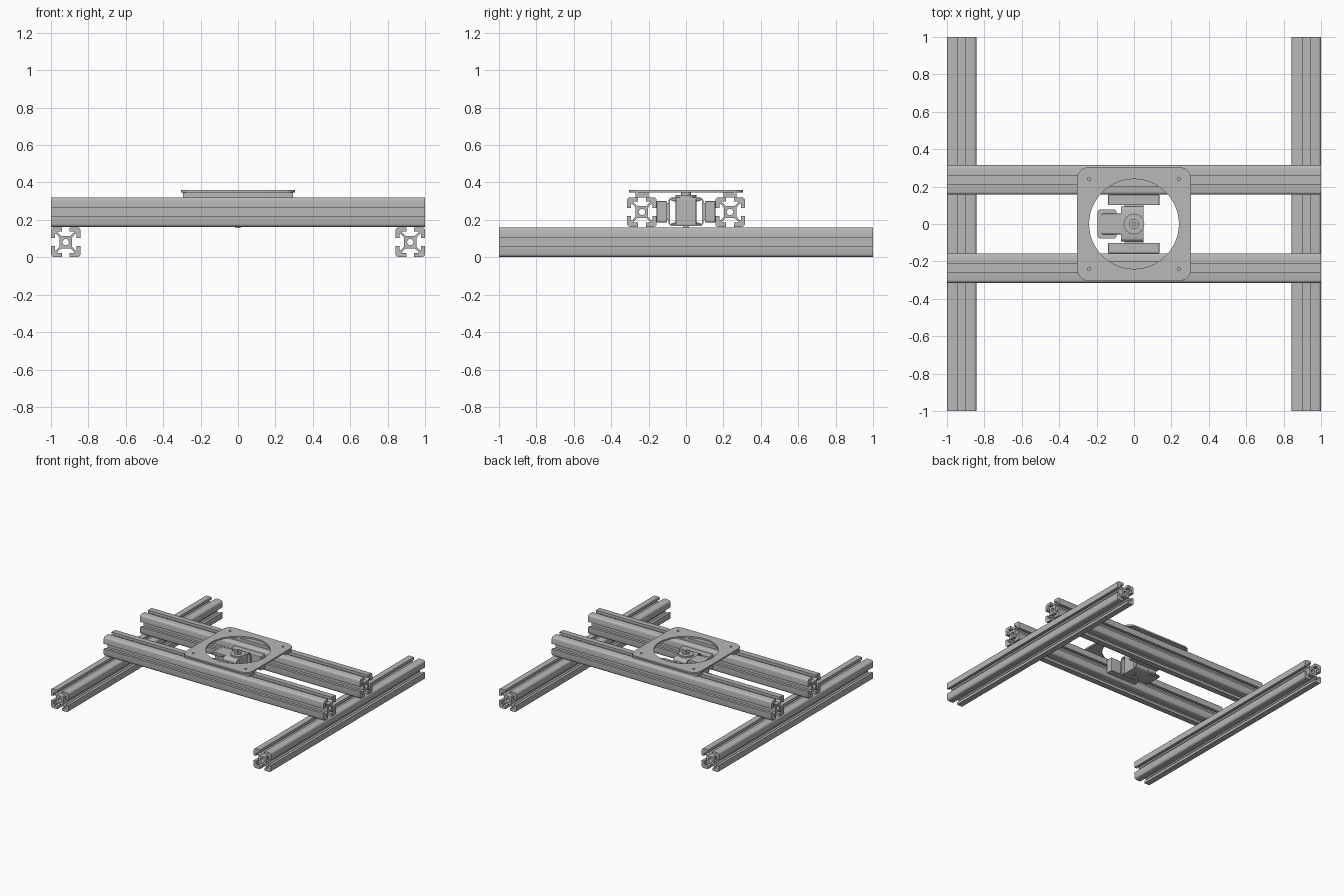
import bpy
import math
from mathutils import Matrix, Vector

cube = bpy.data.objects.get("Cube")
if cube:
    bpy.data.objects.remove(cube, do_unlink=True)

# Single metal colour
metal = bpy.data.materials.new("grey metal")
metal.use_nodes = True
grey = (0.48, 0.48, 0.48, 1)
metal.diffuse_color = grey
metal.node_tree.nodes["Principled BSDF"].inputs["Base Color"].default_value = grey


def circle(r, cx=0, cy=0, n=24):
    return [(cx + r * math.cos(2 * math.pi * i / n), cy + r * math.sin(2 * math.pi * i / n))
            for i in range(n)]


def four_fold(points):
    """Repeat one quarter of an outline around the centre."""
    return [(x * c - y * s, x * s + y * c)
            for c, s in ((1, 0), (0, 1), (-1, 0), (0, -1)) for x, y in points]


def extrude(name, outlines, depth, loc, axis="Z"):
    """Extrude filled outlines (later ones are holes) centred on loc along an axis."""
    curve = bpy.data.curves.new(name, "CURVE")
    curve.dimensions = "2D"
    curve.fill_mode = "BOTH"
    curve.extrude = depth / 2
    for pts in outlines:
        sp = curve.splines.new("POLY")
        sp.points.add(len(pts) - 1)
        for p, (x, y) in zip(sp.points, pts):
            p.co = (x, y, 0, 1)
        sp.use_cyclic_u = True
    ob = bpy.data.objects.new(name, curve)
    bpy.context.collection.objects.link(ob)
    curve.materials.append(metal)
    bpy.ops.object.select_all(action="DESELECT")
    ob.select_set(True)
    bpy.context.view_layer.objects.active = ob
    bpy.ops.object.convert(target="MESH")
    ob = bpy.context.object
    turn = {"Z": Matrix.Identity(4),
            "X": Matrix(((0, 0, 1, 0), (1, 0, 0, 0), (0, 1, 0, 0), (0, 0, 0, 1))),
            "Y": Matrix.Rotation(math.pi / 2, 4, "X")}[axis]
    ob.data.transform(Matrix.Translation(Vector(loc)) @ turn)
    bpy.ops.object.shade_smooth_by_angle(angle=math.radians(35))
    return ob


def box(name, lo, hi, bevel=0.0):
    bpy.ops.mesh.primitive_cube_add(size=1)
    ob = bpy.context.object
    ob.name = name
    lo, hi = Vector(lo), Vector(hi)
    ob.data.transform(Matrix.Translation((lo + hi) / 2) @ Matrix.Diagonal((*(hi - lo), 1)))
    ob.data.materials.append(metal)
    if bevel:
        mod = ob.modifiers.new("rounded edges", "BEVEL")
        mod.width, mod.segments = bevel, 2
    return ob


def rounded_rect(w, h, r):
    pts = []
    for cx, cy, start in ((w - r, h - r, 0), (r - w, h - r, 90), (r - w, r - h, 180), (w - r, r - h, 270)):
        for k in range(4):
            a = math.radians(start + 30 * k)
            pts.append((cx + r * math.cos(a), cy + r * math.sin(a)))
    return pts


# Slotted rail section: one side with its slot, then a rounded corner
h, slot, lip, r = 0.079, 0.021, 0.022, 0.016
side = [(h, -slot), (h - lip, -slot), (h - lip, -0.045), (0.052, -0.045), (0.033, -0.024),
        (0.033, 0.024), (0.052, 0.045), (h - lip, 0.045), (h - lip, slot), (h, slot)]
corner = [(h - r + r * math.cos(math.radians(a)), h - r + r * math.sin(math.radians(a)))
          for a in (0, 30, 60, 90)]
rail = [four_fold(side + corner), circle(0.017, n=16)]

for name, s in (("left", 1), ("right", -1)):
    extrude(name + "_base_rail", rail, 2, (s * 0.921, 0, 0.081), "Y")
for name, s in (("back", 1), ("front", -1)):
    extrude(name + "_cross_rail", rail, 2, (0, s * 0.236, 0.242), "X")

# Turntable plate with large opening and four corner holes
plate = four_fold([(0.305, -0.25), (0.305, 0.25), (0.295, 0.277), (0.277, 0.295)])
holes = [circle(0.009, x, y, 12) for x in (-0.24, 0.24) for y in (-0.24, 0.24)]
extrude("turntable_plate", [plate, circle(0.24, n=64)] + holes, 0.013, (0, 0, 0.3535))

for name, s in (("back", 1), ("front", -1)):
    # Spacer strips carrying the plate
    box(name + "_plate_spacer", (-0.295, s * 0.236 - 0.035, 0.321), (0.295, s * 0.236 + 0.035, 0.347))
    # Blocks fixed to the inner faces of the cross rails
    box(name + "_mount_block", (-0.138, s * 0.129 - 0.028, 0.187), (0.136, s * 0.129 + 0.028, 0.3), 0.004)
    # Lugs reaching from the motor frame to the blocks
    box(name + "_lug", (-0.05, s * 0.098 - 0.008, 0.2), (0.05, s * 0.098 + 0.008, 0.29))

# Motor with frame loop around it
box("motor_body", (-0.175, -0.056, 0.168), (0.052, 0.056, 0.318), 0.008)
extrude("motor_frame", [rounded_rect(0.094, 0.077, 0.02), rounded_rect(0.086, 0.069, 0.014)],
        0.12, (-0.01, 0, 0.243), "X")

# Upper and lower end flanges with screw bosses
for name, z in (("upper", 0.306), ("lower", 0.178)):
    extrude(name + "_flange", [rounded_rect(0.05, 0.078, 0.015)], 0.01, (-0.144, 0, z))
    for s in (-1, 1):
        extrude(name + "_screw", [circle(0.008, n=12)], 0.018, (-0.175, s * 0.058, z))

# Output hub, shaft and bottom pin
extrude("hub_disc", [circle(0.055, n=32), circle(0.012, n=16)], 0.014, (0, 0, 0.325))
extrude("hub_shaft", [circle(0.026), circle(0.01, n=12)], 0.03, (0, 0, 0.332))
extrude("bottom_pin", [circle(0.014, n=16)], 0.014, (0, 0, 0.163))
